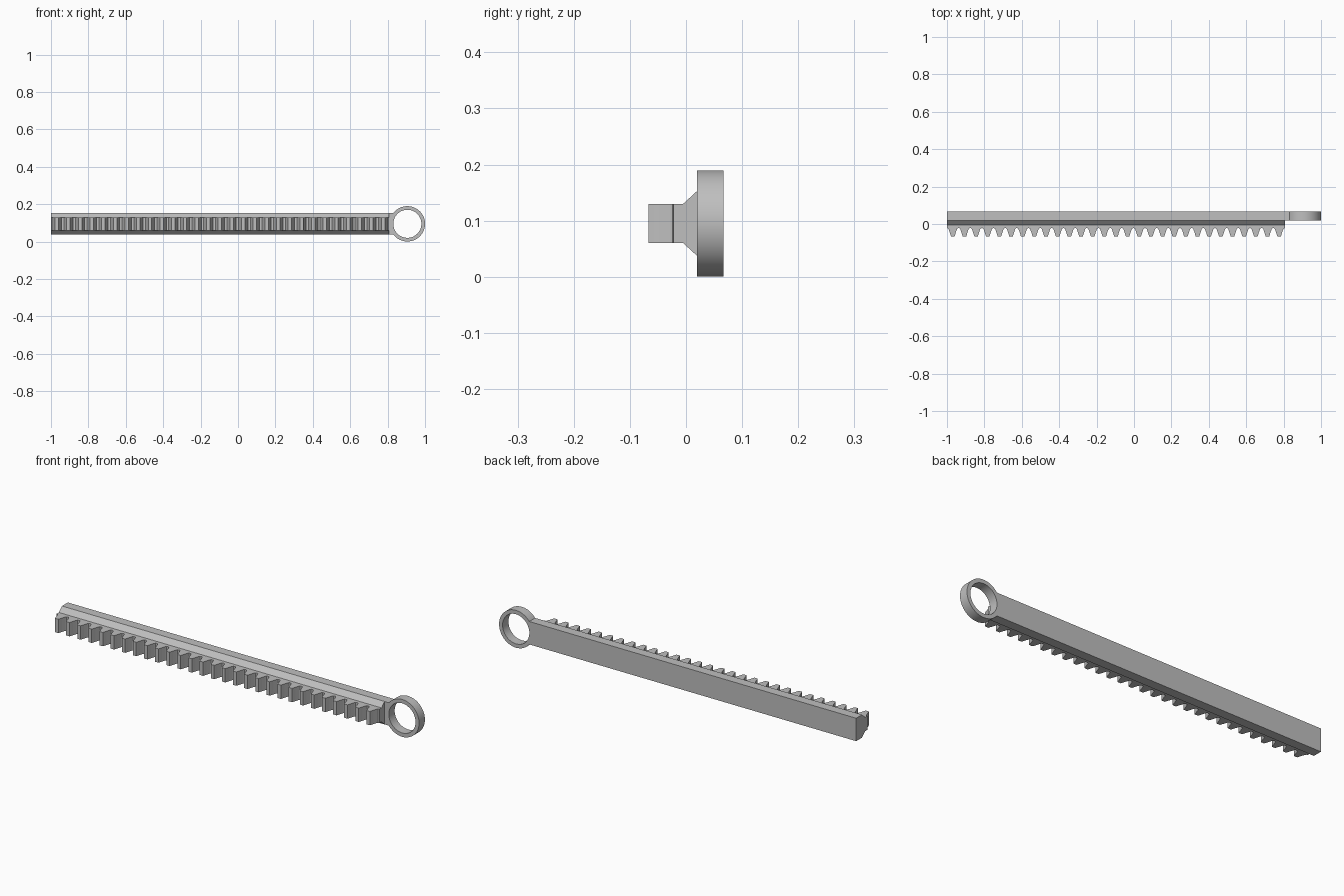
import bpy, bmesh, math
from mathutils import Vector

cube = bpy.data.objects.get("Cube")
if cube:
    bpy.data.objects.remove(cube, do_unlink=True)

grey = bpy.data.materials.new("grey")
grey.use_nodes = True
colour = (0.52, 0.52, 0.52, 1)
grey.diffuse_color = colour
grey.node_tree.nodes["Principled BSDF"].inputs["Base Color"].default_value = colour

LEFT, END = -1.0, 0.807           # ends of the toothed bar
MID_Z = 0.095                     # height of the long axis
FRONT, BACK = 0.02, 0.067         # thickness of the back strip and ring
HALF_BAR, HALF_RACK = 0.058, 0.035
RING_R, HOLE_R = 0.0945, 0.075
RING_X = 1 - RING_R


def finish(name, bm, smooth=False):
    bmesh.ops.recalc_face_normals(bm, faces=bm.faces)
    mesh = bpy.data.meshes.new(name)
    bm.to_mesh(mesh)
    bm.free()
    mesh.materials.append(grey)
    obj = bpy.data.objects.new(name, mesh)
    bpy.context.collection.objects.link(obj)
    if smooth:
        bpy.ops.object.select_all(action='DESELECT')
        obj.select_set(True)
        bpy.context.view_layer.objects.active = obj
        bpy.ops.object.shade_smooth_by_angle(angle=math.radians(30))
    return obj


def prism(name, points, offset):
    """Extrude a flat outline along an offset."""
    bm = bmesh.new()
    face = bm.faces.new([bm.verts.new(p) for p in points])
    new = bmesh.ops.extrude_face_region(bm, geom=[face], use_keep_orig=True)["geom"]
    verts = [v for v in new if isinstance(v, bmesh.types.BMVert)]
    bmesh.ops.translate(bm, verts=verts, vec=Vector(offset))
    return finish(name, bm)


# Back strip with a bevelled front that narrows to the rack
half = [(BACK, HALF_BAR), (FRONT, HALF_BAR), (-0.005, HALF_RACK)]
section = [(y, h) for y, h in half] + [(y, -h) for y, h in reversed(half)]
prism("bar_body", [(LEFT, y, MID_Z + h) for y, h in section], (END - LEFT, 0, 0))

# Rack: one tooth profile repeated along the bar
TEETH = 29
pitch = (END - LEFT) / TEETH
flank = [(0.0285, -0.0224), (0.0247, -0.0238), (0.0222, -0.028),
         (0.0156, -0.047), (0.0125, -0.057), (0.0092, -0.067)]
outline = [(END, -0.005), (LEFT, -0.005), (LEFT, -0.0224)]
for i in range(TEETH):
    centre = LEFT + (i + 0.5) * pitch
    outline += [(centre - w, y) for w, y in flank]
    outline += [(centre + w, y) for w, y in reversed(flank)]
outline.append((END, -0.0224))
prism("rack_teeth", [(x, y, MID_Z - HALF_RACK) for x, y in outline],
      (0, 0, 2 * HALF_RACK))

# Neck: short strip whose end follows the curve of the ring
reach = (RING_R + HOLE_R) / 2
neck = [(END, -HALF_BAR), (END, HALF_BAR)]
for i in range(17):
    h = HALF_BAR * (1 - i / 8)
    neck.append((RING_X - math.sqrt(reach ** 2 - h ** 2), h))
prism("ring_neck", [(x, FRONT, MID_Z + h) for x, h in neck], (0, BACK - FRONT, 0))

# Ring: rectangular section spun round the hole axis
bm = bmesh.new()
corners = [(HOLE_R, FRONT), (RING_R, FRONT), (RING_R, BACK), (HOLE_R, BACK)]
verts = [bm.verts.new((RING_X + r, y, MID_Z)) for r, y in corners]
edges = [bm.edges.new((verts[i], verts[(i + 1) % 4])) for i in range(4)]
bmesh.ops.spin(bm, geom=verts + edges, cent=(RING_X, 0, MID_Z), axis=(0, 1, 0),
               angle=math.tau, steps=72, use_merge=True)
bmesh.ops.remove_doubles(bm, verts=bm.verts, dist=0.0001)
finish("end_ring", bm, smooth=True)
